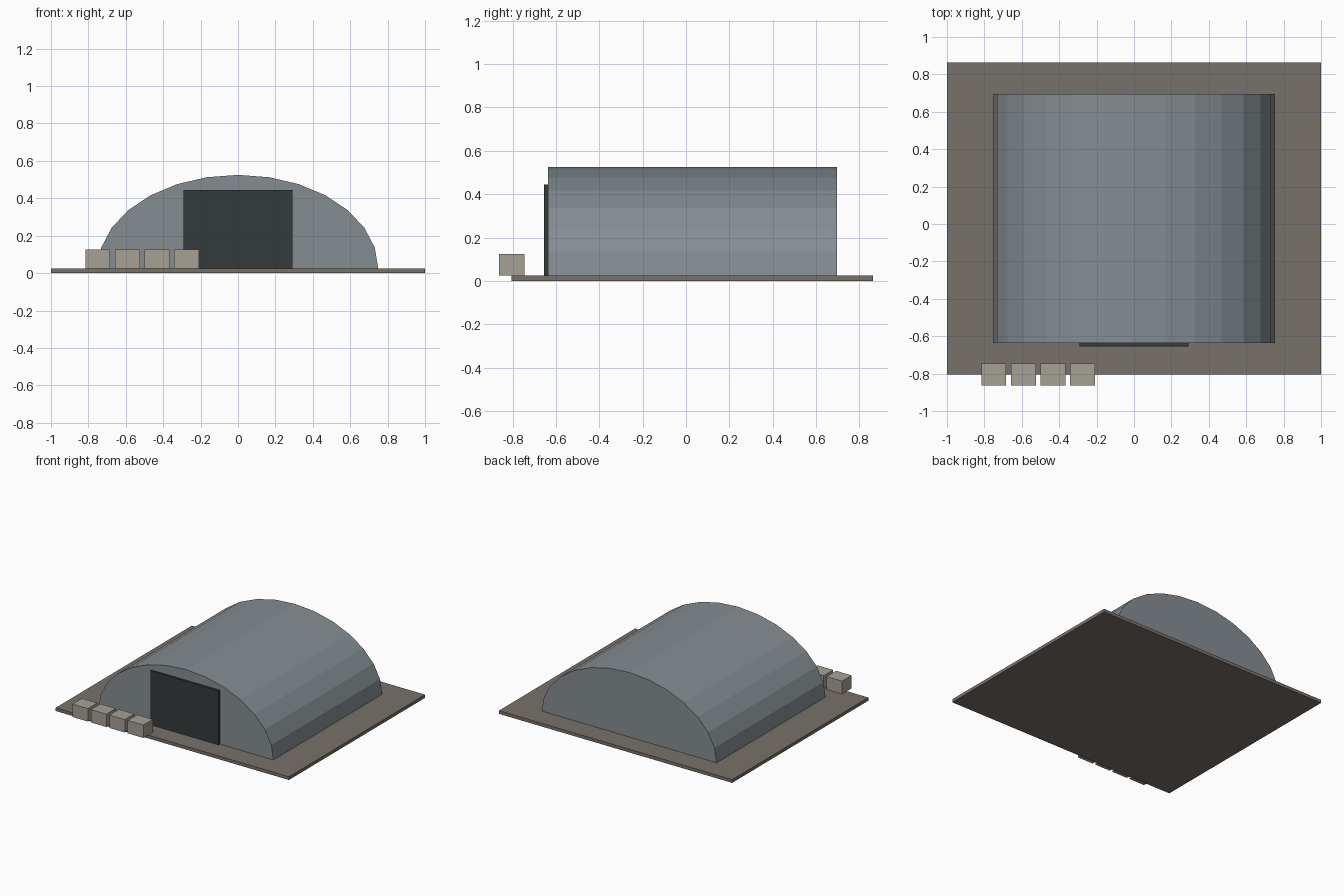
import bpy, bmesh, math

if "Cube" in bpy.data.objects:
    bpy.data.objects.remove(bpy.data.objects["Cube"])

U = 1 / 1.2            # layout unit
CY = 0.0292            # centre of the pad in y
TOP = 0.025            # top of the pad


def material(name, rgb):
    m = bpy.data.materials.new(name)
    m.diffuse_color = (*rgb, 1.0)
    m.use_nodes = True
    m.node_tree.nodes["Principled BSDF"].inputs["Base Color"].default_value = m.diffuse_color
    return m


CONCRETE = material("brown_concrete", (0.19, 0.165, 0.145))
METAL = material("grey_metal", (0.235, 0.27, 0.29))
DOOR = material("dark_door", (0.034, 0.043, 0.043))
CRATE = material("pale_crate", (0.39, 0.355, 0.30))


def finish(name, bm, mat):
    bmesh.ops.recalc_face_normals(bm, faces=bm.faces)
    me = bpy.data.meshes.new(name)
    bm.to_mesh(me)
    bm.free()
    me.materials.append(mat)
    ob = bpy.data.objects.new(name, me)
    bpy.context.collection.objects.link(ob)
    return ob


def box(name, size, base, mat):
    """Box standing on the point base."""
    bm = bmesh.new()
    bmesh.ops.create_cube(bm, size=1)
    for v in bm.verts:
        v.co.x = v.co.x * size[0] + base[0]
        v.co.y = v.co.y * size[1] + base[1]
        v.co.z = (v.co.z + 0.5) * size[2] + base[2]
    return finish(name, bm, mat)


# Ground pad
box("pad", (2.0, 2.0 * U, TOP), (0, CY, 0), CONCRETE)

# Arched hangar shell: half ellipse with 14 sides, extruded along y
SIDES, HALF_LEN = 14, 0.8 * U
bm = bmesh.new()
arc = [math.pi * i / SIDES for i in range(SIDES + 1)]
profile = [bm.verts.new((0.75 * math.cos(a), CY - HALF_LEN, TOP + 0.5 * math.sin(a)))
           for a in arc]
face = bm.faces.new(profile)
ext = bmesh.ops.extrude_face_region(bm, geom=[face], use_keep_orig=True)
bmesh.ops.translate(bm, vec=(0, 2 * HALF_LEN, 0),
                    verts=[g for g in ext["geom"] if isinstance(g, bmesh.types.BMVert)])
finish("hangar_shell", bm, METAL)

# Door slab set into the front wall
box("hangar_door", (0.7 * U, 0.04 * U, 0.5 * U + 0.002), (0, CY - HALF_LEN, TOP), DOOR)

# Row of crates along the front edge of the pad
for i in range(4):
    box(f"crate_{i + 1}", (0.16 * U, 0.14 * U, 0.12 * U),
        ((-0.9 + 0.19 * i) * U, CY - U, TOP), CRATE)
